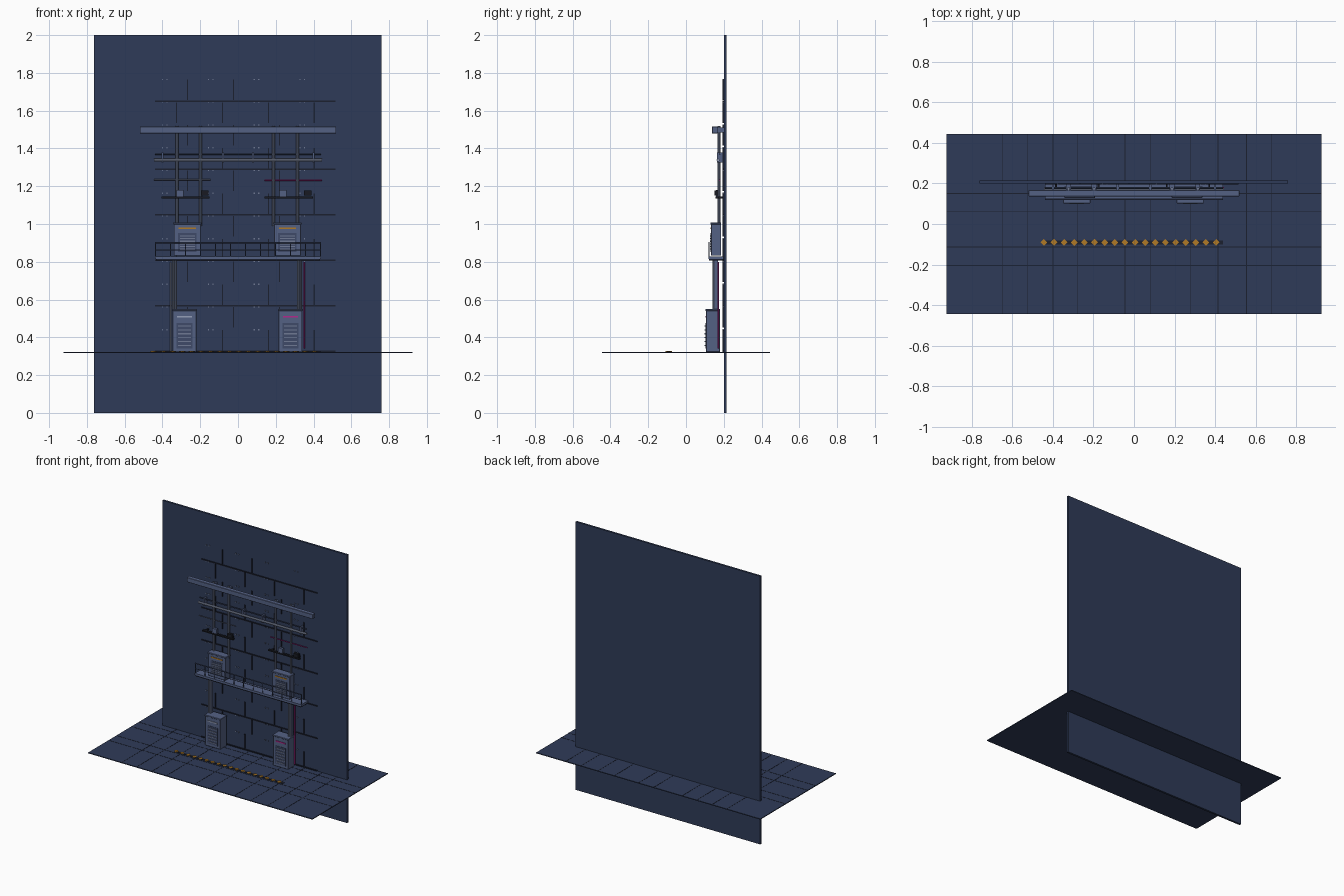
import bpy, bmesh, math
from mathutils import Matrix, Vector

if "Cube" in bpy.data.objects:
    bpy.data.objects.remove(bpy.data.objects["Cube"])


def mat(name, rgb):
    m = bpy.data.materials.new(name)
    lin = [(c / 255 / 12.92) if c < 10 else ((c / 255 + 0.055) / 1.055) ** 2.4 for c in rgb]
    m.diffuse_color = (*lin, 1)
    m.use_nodes = True
    m.node_tree.nodes["Principled BSDF"].inputs["Base Color"].default_value = m.diffuse_color
    return m


NAVY = mat("navy panel", (47, 59, 88))
SEAM = mat("dark seam", (27, 32, 46))
STEEL = mat("blue steel", (84, 97, 132))
GRILLE = mat("grille blue", (62, 74, 105))
PIPE = mat("pipe grey", (112, 122, 148))
LIGHT = mat("pale metal", (150, 160, 185))
BLACK = mat("black plastic", (24, 26, 34))
AMBER = mat("amber", (176, 122, 38))
PINK = mat("magenta", (178, 40, 140))


class Part:
    """Collects boxes and rods into one named object."""

    def __init__(self, name, material):
        self.name, self.material, self.bm = name, material, bmesh.new()

    def box(self, x0, x1, y0, y1, z0, z1, turn=0.0):
        m = Matrix.Translation(((x0 + x1) / 2, (y0 + y1) / 2, (z0 + z1) / 2))
        m = m @ Matrix.Rotation(turn, 4, 'Z') @ Matrix.Diagonal((x1 - x0, y1 - y0, z1 - z0, 1))
        bmesh.ops.create_cube(self.bm, size=1, matrix=m)
        return self

    def rod(self, a, b, r, sides=10):
        a, b = Vector(a), Vector(b)
        d = b - a
        m = Matrix.Translation((a + b) / 2) @ d.to_track_quat('Z', 'Y').to_matrix().to_4x4()
        bmesh.ops.create_cone(self.bm, cap_ends=True, segments=sides, radius1=r,
                              radius2=r, depth=d.length, matrix=m)
        return self

    def done(self, bevel=0.0, smooth=False):
        me = bpy.data.meshes.new(self.name)
        self.bm.to_mesh(me)
        self.bm.free()
        me.materials.append(self.material)
        ob = bpy.data.objects.new(self.name, me)
        bpy.context.collection.objects.link(ob)
        if bevel:
            b = ob.modifiers.new("bevel", 'BEVEL')
            b.width, b.segments = bevel, 1
        if smooth:
            bpy.context.view_layer.objects.active = ob
            ob.select_set(True)
            bpy.ops.object.shade_smooth_by_angle()
            ob.select_set(False)
        return ob


FLOOR = 0.322

# Back wall and floor slab
Part("back_wall", NAVY).box(-0.763, 0.76, 0.2, 0.215, 0, 2).done()
Part("floor", NAVY).box(-0.925, 0.925, -0.445, 0.445, FLOOR - 0.006, FLOOR).done()

# Floor tile joints
joints = Part("floor_joints", SEAM)
for x in (-0.648, -0.525, -0.40, -0.28, -0.045, 0.08, 0.28, 0.415, 0.555, 0.68):
    joints.box(x - 0.002, x + 0.002, -0.445, 0.445, FLOOR, FLOOR + 0.001)
for y in (0.15, 0.063, -0.113, -0.205):
    joints.box(-0.925, 0.925, y - 0.002, y + 0.002, FLOOR, FLOOR + 0.001)
joints.done()

# Warning strip with amber diamonds
Part("warning_strip", SEAM).box(-0.445, 0.44, -0.1, -0.082, FLOOR, FLOOR + 0.003).done()
marks = Part("warning_diamonds", AMBER)
for i in range(18):
    x = -0.445 + i * 0.05
    marks.box(x - 0.012, x + 0.012, -0.103, -0.079, FLOOR, FLOOR + 0.005, math.pi / 4)
marks.done()

# Wall panel seams in a brick pattern, with paired rivets
seams = Part("wall_seams", SEAM)
rivets = Part("wall_rivets", PIPE)
for row in range(12):
    z = 0.325 + row * 0.1205
    even = row % 2 == 0
    if even:
        if row != 10:
            seams.box(-0.44, 0.515, 0.194, 0.2, z - 0.004, z + 0.004)
    for k in range(4):
        x = (-0.325 if even else -0.267) + k * 0.243
        if x < 0.45 and not (row == 11 and k > 1):
            seams.box(x - 0.003, x + 0.003, 0.194, 0.2, z + 0.006, z + 0.114)
        for s in (-0.012, 0.012):
            xr = -0.388 + k * 0.243 + s
            rivets.box(xr - 0.003, xr + 0.003, 0.194, 0.2, z + 0.112, z + 0.118)
seams.box(-0.44, 0.515, 0.194, 0.2, 1.646, 1.654)
seams.done()
rivets.done()

# Overhead beam with wall brackets
Part("top_beam", STEEL).box(-0.52, 0.52, 0.137, 0.168, 1.48, 1.515).done(0.002)
brackets = Part("beam_brackets", STEEL)
for x in (-0.323, -0.198, 0.188, 0.315):
    brackets.box(x - 0.012, x + 0.012, 0.168, 0.2, 1.485, 1.51)
brackets.done()

# Drop pipes from beam to upper cabinets
drops = Part("drop_pipes", PIPE)
for x in (-0.323, -0.198, 0.188, 0.315):
    drops.rod((x, 0.174, 0.99), (x, 0.174, 1.52), 0.008)
drops.done(smooth=True)

# Horizontal conduits with clamps
Part("main_conduit", LIGHT).rod((-0.445, 0.17, 1.338), (0.445, 0.17, 1.338), 0.008).done(smooth=True)
Part("thin_conduit", GRILLE).rod((-0.44, 0.178, 1.37), (0.44, 0.178, 1.37), 0.004, 8).done(smooth=True)
clamps = Part("conduit_clamps", STEEL)
for x in (-0.4, -0.08, 0.08, 0.4):
    clamps.box(x - 0.006, x + 0.006, 0.165, 0.2, 1.325, 1.378)
clamps.done()
Part("pale_cable", PIPE).rod((-0.445, 0.178, 1.234), (-0.145, 0.178, 1.234), 0.003, 8).done(smooth=True)
Part("magenta_cable", PINK).rod((0.14, 0.178, 1.232), (0.445, 0.178, 1.232), 0.0035, 8).done(smooth=True)

# Shelves with small devices
shelf = Part("shelves", BLACK)
device = Part("shelf_devices", STEEL)
dark = Part("dark_devices", BLACK)
for x in (-0.405, 0.141):
    shelf.box(x, x + 0.255, 0.155, 0.172, 1.136, 1.146)
    for px in (x + 0.02, x + 0.23):
        shelf.box(px - 0.004, px + 0.004, 0.17, 0.2, 1.136, 1.146)
    device.box(x + 0.08, x + 0.117, 0.158, 0.176, 1.146, 1.18)
    dark.box(x + 0.209, x + 0.249, 0.152, 0.172, 1.15, 1.177)
shelf.done()
device.done()
dark.done()


def cabinet(name, x0, x1, y0, y1, z0, z1, stripe, grille_top):
    """Cabinet with cap, recessed grille, slats and coloured status stripe."""
    w = x1 - x0
    Part(name, STEEL).box(x0, x1, y0, y1, z0, z1 - 0.008).box(
        x0 - 0.004, x1 + 0.004, y0 - 0.004, y1, z1 - 0.01, z1).done(0.002)
    g0, g1 = z0 + 0.02, grille_top
    Part(name + "_grille", GRILLE).box(x0 + 0.16 * w, x1 - 0.16 * w, y0 - 0.003, y0, g0, g1).done()
    slats = Part(name + "_slats", PIPE)
    for i in range(6):
        z = g0 + 0.012 + i * (g1 - g0 - 0.03) / 5
        slats.box(x0 + 0.22 * w, x1 - 0.22 * w, y0 - 0.007, y0 - 0.003, z, z + 0.006)
    slats.done()
    zs = (grille_top + z1) / 2 - 0.003
    Part(name + "_stripe", stripe).box(x0 + 0.18 * w, x1 - 0.18 * w, y0 - 0.004, y0,
                                       zs - 0.004, zs + 0.004).done()


cabinet("upper_cabinet_left", -0.34, -0.196, 0.133, 0.186, 0.832, 1.008, AMBER, 0.952)
cabinet("upper_cabinet_right", 0.19, 0.334, 0.133, 0.186, 0.832, 1.008, AMBER, 0.952)
cabinet("lower_cabinet_left", -0.346, -0.22, 0.106, 0.18, FLOOR, 0.55, LIGHT, 0.475)
cabinet("lower_cabinet_right", 0.215, 0.34, 0.106, 0.18, FLOOR, 0.55, PINK, 0.475)

# Walkway and its railing
Part("walkway", STEEL).box(-0.44, 0.44, 0.118, 0.198, 0.815, 0.828).done()
Part("walkway_underside", SEAM).box(-0.435, 0.435, 0.122, 0.198, 0.806, 0.815).done()
rail = Part("railing", GRILLE)
for z, r in ((0.902, 0.004), (0.862, 0.0025)):
    rail.rod((-0.44, 0.122, z), (0.44, 0.122, z), r, 8)
for i in range(12):
    x = -0.437 + i * 0.0795
    rail.rod((x, 0.122, 0.825), (x, 0.122, 0.902), 0.0028, 6)
rail.done(smooth=True)

# Risers between lower cabinets and walkway
riser = Part("riser_pipes", PIPE)
column = Part("riser_columns", STEEL)
for x in (-0.336, 0.326):
    column.box(x - 0.012, x + 0.012, 0.152, 0.17, 0.545, 0.81)
    for dx in (-0.007, 0.007):
        riser.rod((x + dx, 0.147, 0.545), (x + dx, 0.147, 0.81), 0.006, 8)
riser.done(smooth=True)
column.done()
Part("pale_riser_cable", LIGHT).rod((-0.355, 0.17, FLOOR), (-0.355, 0.17, 0.8), 0.004, 8).done(smooth=True)
Part("magenta_riser_cable", PINK).rod((0.35, 0.17, 0.34), (0.35, 0.17, 0.8), 0.004, 8).done(smooth=True)
